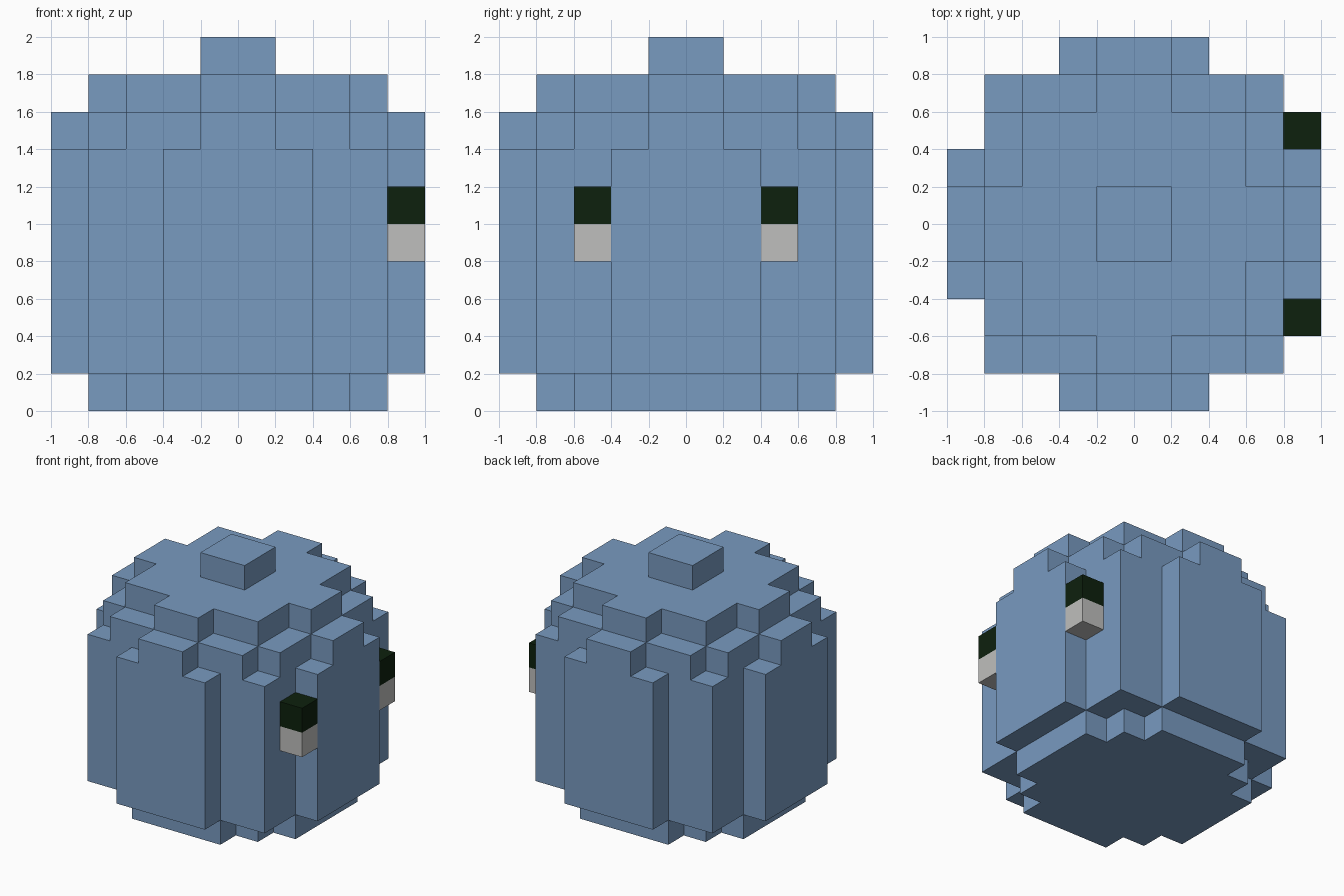
import bpy
import bmesh

cube = bpy.data.objects.get("Cube")
if cube:
    bpy.data.objects.remove(cube, do_unlink=True)


def material(name, rgb):
    mat = bpy.data.materials.new(name)
    mat.use_nodes = True
    colour = (*rgb, 1.0)
    mat.diffuse_color = colour
    mat.node_tree.nodes["Principled BSDF"].inputs["Base Color"].default_value = colour
    return mat


blue = material("soft blue", (0.19, 0.325, 0.53))
dark = material("dark green", (0.004, 0.015, 0.004))
pale = material("pale grey", (0.52, 0.52, 0.51))


def stepped_outline(corners):
    """Full outline from the outer corners of one quarter, mirrored in x and y."""
    quarter = [corners[0]]
    for (_, y0), (x1, y1) in zip(corners, corners[1:]):
        quarter += [(x1, y0), (x1, y1)]      # inner corner, then outer corner
    back = quarter[::-1]
    return (quarter + [(-x, y) for x, y in back]
            + [(-x, -y) for x, y in quarter] + [(x, -y) for x, y in back])


def prism(name, outline, z0, z1, mat):
    """Upright block with the given outline."""
    bm = bmesh.new()
    base = bm.faces.new([bm.verts.new((x, y, z0)) for x, y in outline])
    top = bmesh.ops.extrude_face_region(bm, geom=[base], use_keep_orig=True)
    verts = [g for g in top["geom"] if isinstance(g, bmesh.types.BMVert)]
    bmesh.ops.translate(bm, verts=verts, vec=(0, 0, z1 - z0))
    bmesh.ops.recalc_face_normals(bm, faces=bm.faces)
    mesh = bpy.data.meshes.new(name)
    bm.to_mesh(mesh)
    bm.free()
    mesh.materials.append(mat)
    obj = bpy.data.objects.new(name, mesh)
    bpy.context.collection.objects.link(obj)
    return obj


# Rounded blocky body, stacked from the ground up
layers = [
    ("base", [(0.8, 0.4), (0.6, 0.6), (0.4, 0.8)], 0.0, 0.2),
    ("body", [(1.0, 0.4), (0.8, 0.8), (0.4, 1.0)], 0.2, 1.4),
    ("shoulder", [(1.0, 0.2), (0.8, 0.6), (0.6, 0.8), (0.2, 1.0)], 1.4, 1.6),
    ("crown", [(0.8, 0.2), (0.6, 0.6), (0.2, 0.8)], 1.6, 1.8),
    ("top_knob", [(0.2, 0.2)], 1.8, 2.0),
]
for name, corners, z0, z1 in layers:
    prism(name, stepped_outline(corners), z0, z1, blue)

# Eyes on the +x side: dark upper block over a pale lower block
for label, y in (("front", -0.5), ("back", 0.5)):
    square = [(0.8, y - 0.1), (1.0, y - 0.1), (1.0, y + 0.1), (0.8, y + 0.1)]
    prism(label + "_eye_upper", square, 1.0, 1.2, dark)
    prism(label + "_eye_lower", square, 0.8, 1.0, pale)
